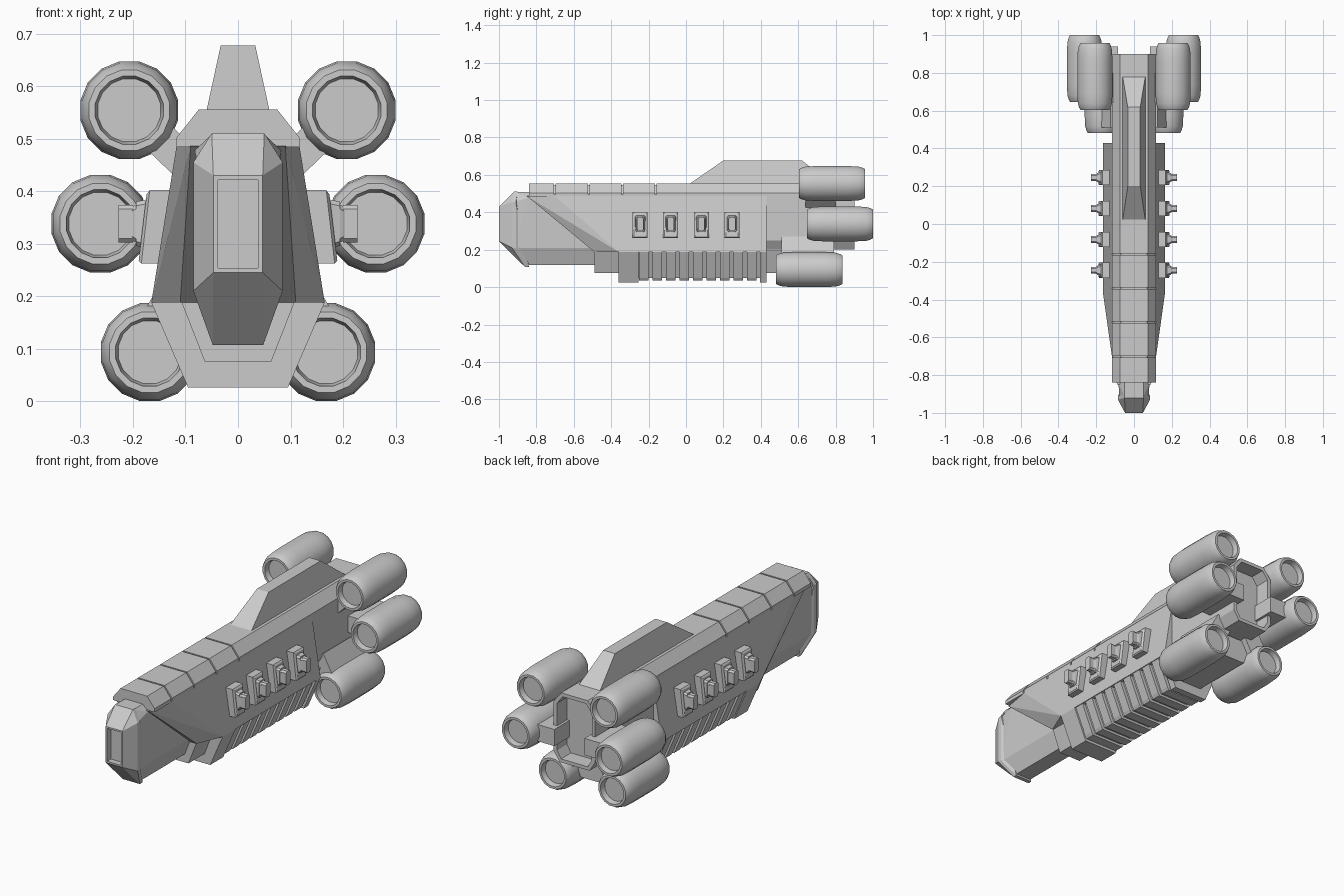
import bpy, bmesh, math
from mathutils import Vector

if "Cube" in bpy.data.objects:
    bpy.data.objects.remove(bpy.data.objects["Cube"])


def finish(name, bm):
    bmesh.ops.recalc_face_normals(bm, faces=bm.faces[:])
    me = bpy.data.meshes.new(name)
    bm.to_mesh(me)
    bm.free()
    ob = bpy.data.objects.new(name, me)
    bpy.context.collection.objects.link(ob)
    return ob


def solid(name, pts, mirror=True, recess=None):
    """Convex solid from points, mirrored in x; recess = (y sign, rim, depth)."""
    bm = bmesh.new()
    for x, y, z in pts:
        bm.verts.new((x, y, z))
        if mirror:
            bm.verts.new((-x, y, z))
    bmesh.ops.convex_hull(bm, input=bm.verts[:])
    loose = [v for v in bm.verts if not v.link_faces]
    bmesh.ops.delete(bm, geom=loose, context='VERTS')
    bmesh.ops.dissolve_limit(bm, angle_limit=0.02, verts=bm.verts[:], edges=bm.edges[:])
    bmesh.ops.recalc_face_normals(bm, faces=bm.faces[:])
    if recess:
        sign, rim, depth = recess
        face = max(bm.faces, key=lambda f: f.normal.y * sign)
        bmesh.ops.inset_region(bm, faces=[face], thickness=rim)
        ext = bmesh.ops.extrude_discrete_faces(bm, faces=[face])['faces'][0]
        bmesh.ops.translate(bm, verts=ext.verts[:], vec=(0, -sign * depth, 0))
    return finish(name, bm)


def prism(name, profile, y0, y1, **kw):
    return solid(name, [(x, y, z) for x, z in profile for y in (y0, y1)], **kw)


def strut(name, a, b, t, y0, y1):
    for side, s in (("left", -1), ("right", 1)):
        a2, b2 = Vector((a[0] * s, a[1])), Vector((b[0] * s, b[1]))
        d = (b2 - a2).normalized()
        n = Vector((-d.y, d.x)) * t / 2
        prism(f"{name}_{side}", [a2 + n, a2 - n, b2 + n, b2 - n], y0, y1, mirror=False)


# Main armoured hull with swept, chamfered front
solid("main_hull", [(.09, -.85, .486), (.11, -.49, .188), (.117, -.70, .486),
                    (.165, -.36, .188), (.117, .43, .486), (.165, .43, .188)])
prism("lower_core", [(.063, .075), (.11, .195)], -.49, .76)

# Keel: solid end blocks, inset middle and ribs
keel = [(.165, .188), (.095, .026)]
prism("keel_front", keel, -.36, -.255)
prism("keel_rear", keel, .395, .43)
prism("keel_middle", [(.143, .188), (.082, .048)], -.26, .40)
for i in range(9):
    y = -.25 + i * .072
    prism(f"keel_rib_{i + 1}", [(.161, .188), (.102, .05), (.092, .036)], y, y + .05)

# Nose: rimmed front, inset side panels
front = [(.047, -1, .245), (.047, -1, .43), (.05, -.92, .51), (.085, -.93, .455),
         (.085, -.93, .21), (.048, -.86, .107)]
back = [(x, y + .02, z) for x, y, z in front[2:]]
solid("nose_front", front + back, recess=(-1, .012, .03))
solid("nose_body", [(.05, -.915, .508), (.05, -.7, .508), (.078, -.92, .455), (.078, -.92, .21),
                    (.043, -.85, .118), (.043, -.45, .118), (.078, -.45, .21),
                    (.082, -.84, .478), (.082, -.7, .478)])

# Spine with segmented top plates
prism("spine", [(.110, .484), (.110, .496), (.070, .545)], -.825, .05)
plate = [(.117, .484), (.117, .502), (.075, .555)]
for i, (y0, y1) in enumerate([(-.84, -.706), (-.698, -.525), (-.517, -.345),
                              (-.337, -.165), (-.157, .02)]):
    prism(f"spine_plate_{i + 1}", plate, y0, y1)
prism("rear_spine", plate, .02, .5)

# Dorsal fin
solid("dorsal_fin", [(.06, .02, .553), (.033, .20, .677), (.033, .62, .677), (.06, .78, .553)])

# Stern with hollow back
prism("stern", [(.075, .555), (.117, .502), (.117, .25), (.085, .2)], .40, .90,
      recess=(1, .02, .08))

# Engine struts
strut("upper_strut", (.07, .425), (.19, .54), .065, .64, .80)
strut("middle_strut", (.085, .338), (.2, .338), .085, .72, .94)
strut("lower_strut", (.08, .245), (.15, .12), .10, .51, .79)

# Engines: turned bodies, open at both ends
L = .354
half = [(.028, 0), (.028, .061), (.0, .066), (.0, .078), (.012, .085), (.035, .092), (.09, .095)]
profile = half + [(L - y, r) for y, r in reversed(half)]


def engine(name, x, y, z):
    n = 16
    bm = bmesh.new()
    rings = []
    for py, r in profile:
        if r == 0:
            rings.append([bm.verts.new((x, y + py, z))] * n)
            continue
        rings.append([bm.verts.new((x + r * math.cos((k + .5) * math.tau / n), y + py,
                                    z + r * math.sin((k + .5) * math.tau / n)))
                      for k in range(n)])
    for a, b in zip(rings, rings[1:]):
        for k in range(n):
            j = (k + 1) % n
            bm.faces.new(list(dict.fromkeys((a[k], a[j], b[j], b[k]))))
    ob = finish(name, bm)
    bpy.ops.object.select_all(action='DESELECT')
    ob.select_set(True)
    bpy.context.view_layer.objects.active = ob
    bpy.ops.object.shade_smooth_by_angle(angle=math.radians(30))


for side, s in (("left", -1), ("right", 1)):
    engine(f"upper_engine_{side}", s * .207, .604, .554)
    engine(f"middle_engine_{side}", s * .262, 1 - L, .338)
    engine(f"lower_engine_{side}", s * .168, .482, .0935)


# Side gun mounts: sloped base, collar and stubby barrel block
def octagon(x, y, z, hy, hz, c):
    return [(x, y + a * p, z + b * q) for p, q in ((hy, hz - c), (hy - c, hz))
            for a in (-1, 1) for b in (-1, 1)]


for side, s in (("left", -1), ("right", 1)):
    for i, y in enumerate((-.245, -.082, .082, .246)):
        tag = f"{side}_{i + 1}"
        base = [(s * x, y + h * k, z) for k in (-1, 1) for x, z, h in
                ((.12, .402, .04), (.15, .262, .04), (.168, .402, .04), (.184, .262, .04),
                 (.174, .394, .032), (.189, .268, .032))]
        solid(f"gun_base_{tag}", base, mirror=False)
        parts = (("gun_collar", (.165, .030, .048), (.194, .024, .042)),
                 ("gun_neck", (.19, .024, .038), (.206, .017, .030)),
                 ("gun_barrel", (.20, .018, .036), (.227, .018, .036)))
        for name, *ends in parts:
            pts = [p for x, hy, hz in ends for p in octagon(s * x, y, .338, hy, hz, .008)]
            solid(f"{name}_{tag}", pts, mirror=False)
